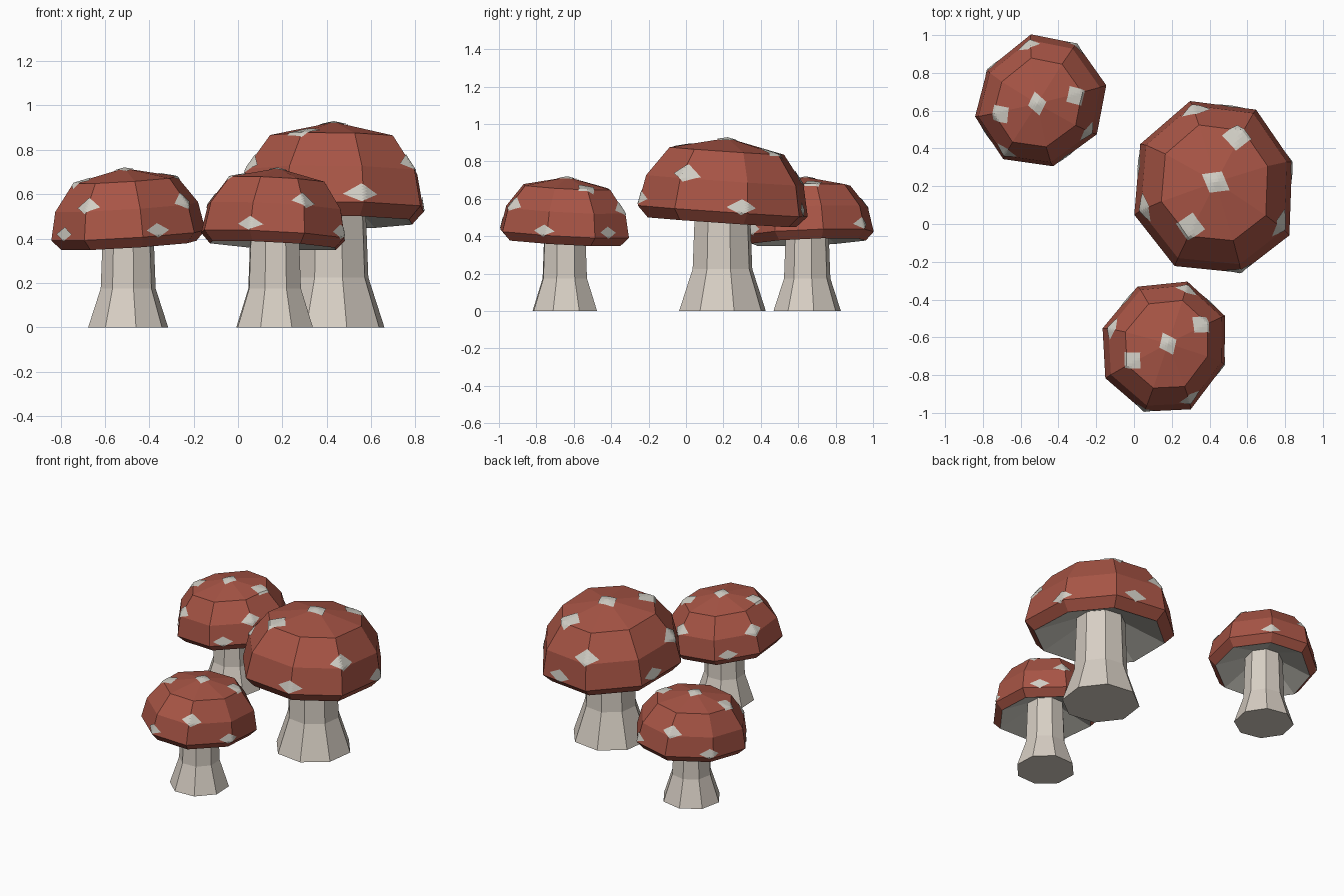
import bpy, bmesh, math
from mathutils import Vector, Matrix
from mathutils.bvhtree import BVHTree

if "Cube" in bpy.data.objects:
    bpy.data.objects.remove(bpy.data.objects["Cube"])


def material(name, rgb):
    m = bpy.data.materials.new(name)
    m.diffuse_color = (*rgb, 1)
    m.use_nodes = True
    m.node_tree.nodes["Principled BSDF"].inputs["Base Color"].default_value = m.diffuse_color
    return m


RED = material("cap red", (0.39, 0.09, 0.06))
CREAM = material("stem cream", (0.68, 0.62, 0.55))
PALE = material("pale grey", (0.64, 0.62, 0.56))

# Slightly irregular octagon: corner angles and relative radii
ANGLES = [18, 62, 106, 150, 199, 243, 287, 327]
FACTORS = [0.905, 0.98, 1.0, 0.96, 0.95, 0.99, 1.0, 0.99]
EVEN = [15 + 45 * i for i in range(8)]


def loft(profile, angles, factors):
    """Rings of (radius, height) from bottom to top; radius 0 closes to a point."""
    bm = bmesh.new()
    rings = []
    for r, z in profile:
        if r == 0:
            rings.append([bm.verts.new((0, 0, z))] * 8)
        else:
            rings.append([bm.verts.new((r * f * math.cos(math.radians(a)),
                                        r * f * math.sin(math.radians(a)), z))
                          for a, f in zip(angles, factors)])
    for lo, hi in zip(rings, rings[1:]):
        for i in range(8):
            j = (i + 1) % 8
            quad = [lo[i], lo[j], hi[j], hi[i]]
            bm.faces.new(list(dict.fromkeys(quad)))
    return bm


def add(name, bm, mat, matrix):
    bm.transform(matrix)
    mesh = bpy.data.meshes.new(name)
    bm.to_mesh(mesh)
    bm.free()
    mesh.materials.append(mat)
    bpy.context.collection.objects.link(bpy.data.objects.new(name, mesh))


# Spots: angle, radius, height, half width, half height, twist
SPOTS = [(0, 0.0, 0.925, 0.085, 0.065, 60)]
SPOTS += [(a, 0.27, 0.865, 0.08, 0.075, 20) for a in (65, 240)]
SPOTS += [(a, 0.41, 0.73, 0.08, 0.055, 0) for a in (105, 198, 329)]
SPOTS += [(a, 0.45, 0.575, 0.08, 0.042, 0) for a in (286, 14, 79, 164)]


def spots(tree):
    """Thin diamond patches draped over the cap surface."""
    bm = bmesh.new()
    n = 6
    for ang, r, z, hw, hh, twist in SPOTS:
        a = math.radians(ang)
        p = Vector((r * math.cos(a), r * math.sin(a), z))
        out = (p - Vector((0, 0, 0.47))).normalized()
        u = Vector((-math.sin(a), math.cos(a), 0))
        v = out.cross(u)
        rot = Matrix.Rotation(math.radians(twist), 3, out)
        u, v = rot @ u, rot @ v
        grid = []
        for i in range(n + 1):
            row = []
            for j in range(n + 1):
                s, t = i / n, j / n
                q = p + u * hw * (s - t) + v * hh * (s + t - 1)
                hit, normal, _, _ = tree.ray_cast(q + out * 0.3, -out)
                row.append(bm.verts.new((hit if hit else q) + out * 0.005))
            grid.append(row)
        for i in range(n):
            for j in range(n):
                bm.faces.new((grid[i][j], grid[i + 1][j],
                              grid[i + 1][j + 1], grid[i][j + 1]))
    bm.normal_update()
    for f in bm.faces:
        if f.normal.dot(f.calc_center_median() - Vector((0, 0, 0.4))) < 0:
            f.normal_flip()
    return bm


def mushroom(name, x, y, turn, sxy, sz):
    place = (Matrix.Translation((x, y, 0))
             @ Matrix.Rotation(math.radians(turn), 4, 'Z')
             @ Matrix.Diagonal((sxy, sxy, sz, 1)))
    # Cap leans a little off the stem axis
    axis = Vector((math.cos(math.radians(-10)), math.sin(math.radians(-10)), 0))
    pivot = Matrix.Translation((0, 0, 0.53))
    tilt = place @ pivot @ Matrix.Rotation(math.radians(-4), 4, axis) @ pivot.inverted()

    cap = loft([(0.415, 0.475), (0.475, 0.535), (0.44, 0.70), (0.32, 0.857), (0, 0.926)],
               ANGLES, FACTORS)
    tree = BVHTree.FromBMesh(cap)
    add(name + "_spots", spots(tree), PALE, tilt)
    add(name + "_cap", cap, RED, tilt)
    # Hollow underside rising to the stem
    add(name + "_underside", loft([(0, 0.60), (0.14, 0.59), (0.415, 0.475)][::1],
                                  ANGLES, FACTORS), PALE, tilt)
    # Flared stem
    add(name + "_stem", loft([(0, 0), (0.24, 0), (0.165, 0.225), (0.15, 0.61)],
                             EVEN, [1] * 8), CREAM, place)


mushroom("large_mushroom", 0.428, 0.195, 0, 1.0, 1.0)
mushroom("front_mushroom", 0.165, -0.648, -35, 0.765, 0.775)
mushroom("back_mushroom", -0.495, 0.648, 131, 0.765, 0.775)
